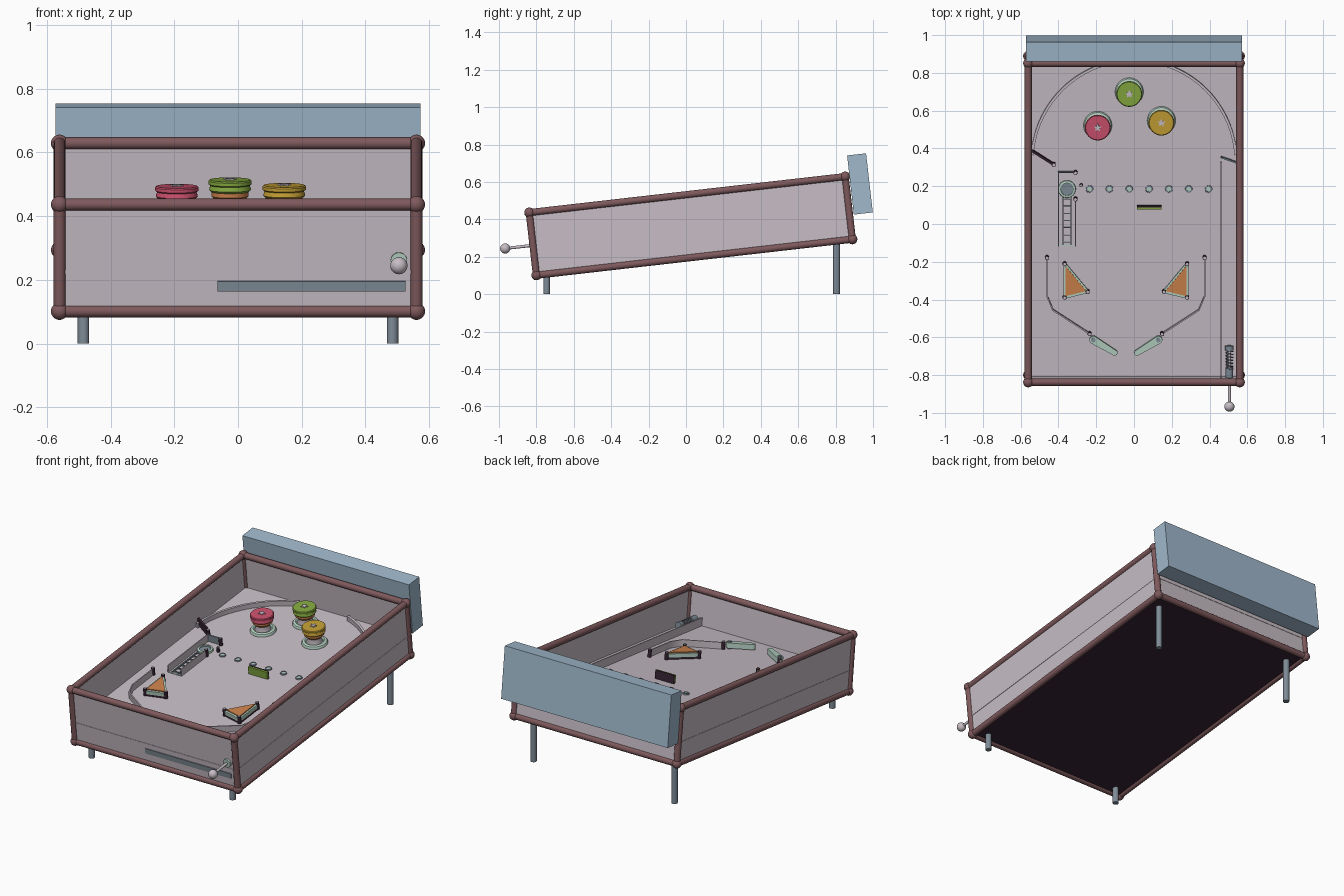
import bpy, bmesh, math
from mathutils import Matrix, Vector

if "Cube" in bpy.data.objects:
    bpy.data.objects.remove(bpy.data.objects["Cube"])

TILT = math.radians(6.5)
# Sloped frame: origin lies on the playfield surface
FRAME = Matrix.Translation((0, 0.03, 0.327)) @ Matrix.Rotation(TILT, 4, 'X')
TOP, BOTTOM, HALF_L, HALF_W = 0.207, -0.13, 0.85, 0.56


def material(name, rgb):
    m = bpy.data.materials.new(name)
    m.diffuse_color = (*rgb, 1)
    m.use_nodes = True
    m.node_tree.nodes["Principled BSDF"].inputs["Base Color"].default_value = m.diffuse_color
    return m


PALE = material("pale_mauve", (0.57, 0.51, 0.56))
BROWN = material("rose_brown", (0.21, 0.10, 0.107))
BLUE = material("light_blue", (0.35, 0.48, 0.60))
STEEL = material("steel_blue", (0.21, 0.26, 0.31))
MINT = material("mint", (0.45, 0.62, 0.53))
ORANGE = material("orange", (0.60, 0.22, 0.07))
PINK = material("pink", (0.58, 0.08, 0.15))
GREEN = material("green", (0.23, 0.39, 0.05))
YELLOW = material("yellow", (0.54, 0.34, 0.035))
PLUM = material("dark_plum", (0.035, 0.016, 0.032))


def finish(name, bm, mat, frame=FRAME):
    bmesh.ops.recalc_face_normals(bm, faces=bm.faces)
    me = bpy.data.meshes.new(name)
    bm.to_mesh(me)
    bm.free()
    me.materials.append(mat)
    me.shade_smooth()
    me.set_sharp_from_angle(angle=math.radians(35))
    ob = bpy.data.objects.new(name, me)
    bpy.context.collection.objects.link(ob)
    ob.matrix_world = frame
    return ob


def loc(x, y, h=0.0):
    """Top-view position plus height above the playfield -> sloped frame."""
    return Vector((x, (y - 0.03 + h * math.sin(TILT)) / math.cos(TILT), h))


def box(name, lo, hi, mat):
    bm = bmesh.new()
    lo, hi = Vector(lo), Vector(hi)
    bmesh.ops.create_cube(bm, size=1, matrix=Matrix.Translation((lo + hi) / 2) @ Matrix.Diagonal((*(hi - lo), 1)))
    return finish(name, bm, mat)


def rod(name, p, q, r, mat, frame=FRAME, seg=20):
    bm = bmesh.new()
    p, q = Vector(p), Vector(q)
    turn = (q - p).to_track_quat('Z', 'Y').to_matrix().to_4x4()
    bmesh.ops.create_cone(bm, cap_ends=True, segments=seg, radius1=r, radius2=r, depth=(q - p).length,
                          matrix=Matrix.Translation((p + q) / 2) @ turn)
    return finish(name, bm, mat, frame)


def ball(name, p, r, mat):
    bm = bmesh.new()
    bmesh.ops.create_uvsphere(bm, u_segments=24, v_segments=14, radius=r, matrix=Matrix.Translation(p))
    return finish(name, bm, mat)


def lathe(name, c, profile, mat, seg=40):
    bm = bmesh.new()
    vs = [bm.verts.new((c[0] + r, c[1], z)) for r, z in profile]
    edges = [bm.edges.new(e) for e in zip(vs, vs[1:])]
    bmesh.ops.spin(bm, geom=vs + edges, cent=(c[0], c[1], 0), axis=(0, 0, 1), angle=2 * math.pi, steps=seg)
    bmesh.ops.remove_doubles(bm, verts=bm.verts, dist=1e-5)
    return finish(name, bm, mat)


def hull(name, circles, h0, h1, mat):
    """Prism wrapped around circles (x, y, r)."""
    bm = bmesh.new()
    for x, y, r in circles:
        c = loc(x, y)
        for k in range(16):
            a = math.tau * k / 16
            for h in (h0, h1):
                bm.verts.new((c.x + r * math.cos(a), c.y + r * math.sin(a), h))
    bmesh.ops.convex_hull(bm, input=bm.verts)
    return finish(name, bm, mat)


def rail(name, pts, width, h0, h1, mat):
    """Upright wall following a path on the playfield."""
    bm = bmesh.new()
    pts = [loc(*p) for p in pts]
    rings = []
    for i, p in enumerate(pts):
        d = (pts[min(i + 1, len(pts) - 1)] - pts[max(i - 1, 0)]).normalized()
        n = Vector((-d.y, d.x, 0)) * width / 2
        rings.append([bm.verts.new((v.x, v.y, h)) for v, h in ((p - n, h0), (p + n, h0), (p + n, h1), (p - n, h1))])
    for a, b in zip(rings, rings[1:]):
        for k in range(4):
            bm.faces.new((a[k], a[(k + 1) % 4], b[(k + 1) % 4], b[k]))
    bm.faces.new(rings[0])
    bm.faces.new(rings[-1])
    return finish(name, bm, mat)


def post(name, x, y, h=0.045, r=0.011):
    c = loc(x, y)
    rod(name, c, c + Vector((0, 0, h)), r, PLUM, seg=14)
    rod(name + "_cap", c + Vector((0, 0, h)), c + Vector((0, 0, h + 0.004)), r * 0.7, PALE, seg=14)


# Cabinet walls, floor and playfield
t = 0.006
for s, side in ((-1, "left"), (1, "right")):
    box(side + "_wall", (s * HALF_W - t, -HALF_L, BOTTOM), (s * HALF_W + t, HALF_L, TOP), PALE)
for s, side in ((-1, "front"), (1, "back")):
    box(side + "_wall", (-HALF_W, s * HALF_L - t, BOTTOM), (HALF_W, s * HALF_L + t, TOP), PALE)
box("cabinet_floor", (-HALF_W, -HALF_L, BOTTOM - 0.008), (HALF_W, HALF_L, BOTTOM + 0.004), PLUM)
box("playfield", (-HALF_W - 0.008, -HALF_L - 0.008, -0.01), (HALF_W + 0.008, HALF_L + 0.008, 0), PALE)

# Tubular frame with ball corners
for x in (-HALF_W, HALF_W):
    for z in (BOTTOM, TOP):
        rod("side_tube", (x, -HALF_L, z), (x, HALF_L, z), 0.019, BROWN)
    for y in (-HALF_L, HALF_L):
        rod("corner_tube", (x, y, BOTTOM), (x, y, TOP), 0.019, BROWN)
        for z in (BOTTOM, TOP):
            ball("corner_ball", (x, y, z), 0.027, BROWN)
for y in (-HALF_L, HALF_L):
    for z in (BOTTOM, TOP):
        rod("cross_tube", (-HALF_W, y, z), (HALF_W, y, z), 0.019, BROWN)

# Legs, backbox, coin slot plate
for x in (-0.485, 0.485):
    rod("front_leg", (x, -0.745, 0), (x, -0.745, 0.13), 0.018, STEEL, Matrix())
    rod("back_leg", (x, 0.805, 0), (x, 0.805, 0.30), 0.018, STEEL, Matrix())
box("backbox", (-0.573, 0.873, 0.0), (0.573, 0.975, 0.318), BLUE)
box("front_slot_plate", (-0.065, -0.861, -0.066), (0.525, -0.85, -0.034), STEEL)

# Plunger with spring, and shooter lane
PX, PZ = 0.505, 0.031
ball("plunger_knob", (PX, -1.0, PZ), 0.027, PALE)
rod("plunger_rod", (PX, -1.0, PZ), (PX, -0.69, PZ), 0.008, PALE)
rod("plunger_collar", (PX, -0.866, PZ), (PX, -0.85, PZ), 0.026, MINT)
rod("plunger_tip", (PX, -0.70, PZ), (PX, -0.675, PZ), 0.022, STEEL)
rod("plunger_sleeve", (PX, -0.85, PZ), (PX, -0.79, PZ), 0.02, STEEL)
cu = bpy.data.curves.new("plunger_spring", 'CURVE')
cu.dimensions, cu.bevel_depth, cu.bevel_resolution = '3D', 0.003, 1
sp = cu.splines.new('POLY')
sp.points.add(112)
for i, p in enumerate(sp.points):
    a = math.tau * i / 16
    p.co = (PX + 0.019 * math.cos(a), -0.80 + 0.11 * i / 112, PZ + 0.019 * math.sin(a), 1)
cu.materials.append(STEEL)
spring = bpy.data.objects.new("plunger_spring", cu)
bpy.context.collection.objects.link(spring)
spring.matrix_world = FRAME
rail("shooter_lane_divider", [(0.46, -0.81), (0.46, 0.33)], 0.006, 0, 0.05, PALE)
rail("shooter_gate", [(0.46, 0.358), (0.54, 0.33)], 0.008, 0.01, 0.05, STEEL)

# Top arch, left gate flap
for s in (-1, 1):
    arc = [math.radians(4 + 68 * i / 24) for i in range(25)]
    rail("top_arch", [(s * 0.54 * math.cos(a), 0.33 + 0.54 * math.sin(a)) for a in arc], 0.014, 0, 0.03, PALE)
rail("left_gate_flap", [(-0.545, 0.395), (-0.43, 0.322)], 0.012, 0.005, 0.05, PLUM)
post("gate_post", -0.425, 0.318)

# Bumpers: base ring, stem, skirt, grooved cap and star
for name, x, y, mat in (("pink", -0.192, 0.522, PINK), ("green", -0.025, 0.70, GREEN), ("yellow", 0.145, 0.548, YELLOW)):
    c = loc(x, y)
    lathe(name + "_bumper_base", c, [(0, 0.012), (0.05, 0.012), (0.056, 0.018), (0.07, 0.014), (0.075, 0.005), (0.075, 0)], MINT)
    lathe(name + "_bumper_stem", c, [(0.05, 0.0), (0.04, 0.03), (0.042, 0.055)], PALE)
    lathe(name + "_bumper_skirt", c, [(0, 0.045), (0.044, 0.045), (0.058, 0.06), (0.058, 0.078), (0, 0.078)], ORANGE)
    lathe(name + "_bumper_cap", c, [(0, 0.074), (0.06, 0.074), (0.066, 0.08), (0.062, 0.094), (0.068, 0.098),
                                    (0.068, 0.108), (0.064, 0.112), (0, 0.112)], mat)
    bm = bmesh.new()
    star = bm.faces.new([bm.verts.new((c.x + r * math.sin(a), c.y + r * math.cos(a), 0.11))
                         for k in range(10) for a, r in [(math.pi * k / 5, 0.011 if k % 2 else 0.022)]])
    top = bmesh.ops.extrude_face_region(bm, geom=[star])["geom"]
    bmesh.ops.translate(bm, verts=[v for v in top if isinstance(v, bmesh.types.BMVert)], vec=(0, 0, 0.007))
    finish(name + "_bumper_star", bm, PALE)

# Mirrored lower playfield: guide rails, slingshots, flippers
for side, f in (("left", lambda x: x), ("right", lambda x: -0.086 - x)):
    path = [(-0.46, -0.175), (-0.46, -0.38), (-0.43, -0.452), (-0.235, -0.578)]
    rail(side + "_guide_rail", [(f(x), y) for x, y in path], 0.007, 0, 0.04, PALE)
    post(side + "_guide_post", f(-0.46), -0.175)
    post(side + "_guide_end_post", f(-0.235), -0.578)
    tri = [(f(-0.367), -0.208), (f(-0.367), -0.385), (f(-0.245), -0.355)]
    hull(side + "_sling_base", [(x, y, 0.006) for x, y in tri], 0, 0.012, PLUM)
    hull(side + "_sling_rubber", [(x, y, 0.007) for x, y in tri], 0.012, 0.034, MINT)
    cx, cy = sum(p[0] for p in tri) / 3, sum(p[1] for p in tri) / 3
    inner = [(cx + (x - cx) * 0.84, cy + (y - cy) * 0.84, 0.003) for x, y in tri]
    hull(side + "_sling_top", inner, 0.03, 0.04, ORANGE)
    for x, y in tri:
        post(side + "_sling_post", x, y, 0.044)
    hull(side + "_flipper", [(f(-0.215), -0.61, 0.021), (f(-0.102), -0.678, 0.015)], 0.008, 0.04, MINT)
    c = loc(f(-0.215), -0.61)
    rod(side + "_flipper_pivot", c, c + Vector((0, 0, 0.045)), 0.012, STEEL)

# Row of rollover buttons and standing target
for i in range(7):
    c = loc(-0.235 + 0.105 * i, 0.185)
    lathe("rollover_ring", c, [(0.012, 0), (0.012, 0.009), (0.019, 0.007), (0.02, 0)], STEEL, 12)
    lathe("rollover_button", c, [(0, 0.006), (0.012, 0.006), (0.012, 0)], MINT, 12)
rail("target_plate", [(0.015, 0.088), (0.145, 0.088)], 0.012, 0.004, 0.05, GREEN)
rail("target_backing", [(0.015, 0.097), (0.145, 0.097)], 0.006, 0, 0.052, PLUM)

# Ladder lane with saucer
rail("lane_left_wall", [(-0.40, -0.115), (-0.40, 0.275)], 0.006, 0, 0.045, PALE)
rail("lane_right_wall", [(-0.31, -0.115), (-0.31, 0.135)], 0.006, 0, 0.045, PALE)
rail("lane_end_wall", [(-0.403, 0.277), (-0.31, 0.277)], 0.006, 0, 0.045, STEEL)
rail("lane_sill", [(-0.40, -0.113), (-0.31, -0.113)], 0.006, 0, 0.004, MINT)
for x in (-0.376, -0.334):
    rail("ladder_side", [(x, -0.11), (x, 0.145)], 0.006, 0, 0.01, STEEL)
for i in range(7):
    y = -0.095 + i * 0.038
    rail("ladder_rung", [(-0.376, y), (-0.334, y)], 0.005, 0, 0.008, STEEL)
for y in (0.135, 0.275):
    post("lane_post", -0.31, y)
post("row_post", -0.28, 0.207, 0.03, 0.009)
c = loc(-0.355, 0.185)
lathe("saucer_rim", c, [(0.033, 0), (0.033, 0.014), (0.045, 0.012), (0.047, 0)], MINT)
lathe("saucer_cup", c, [(0, 0.004), (0.033, 0.006), (0.033, 0)], STEEL)
